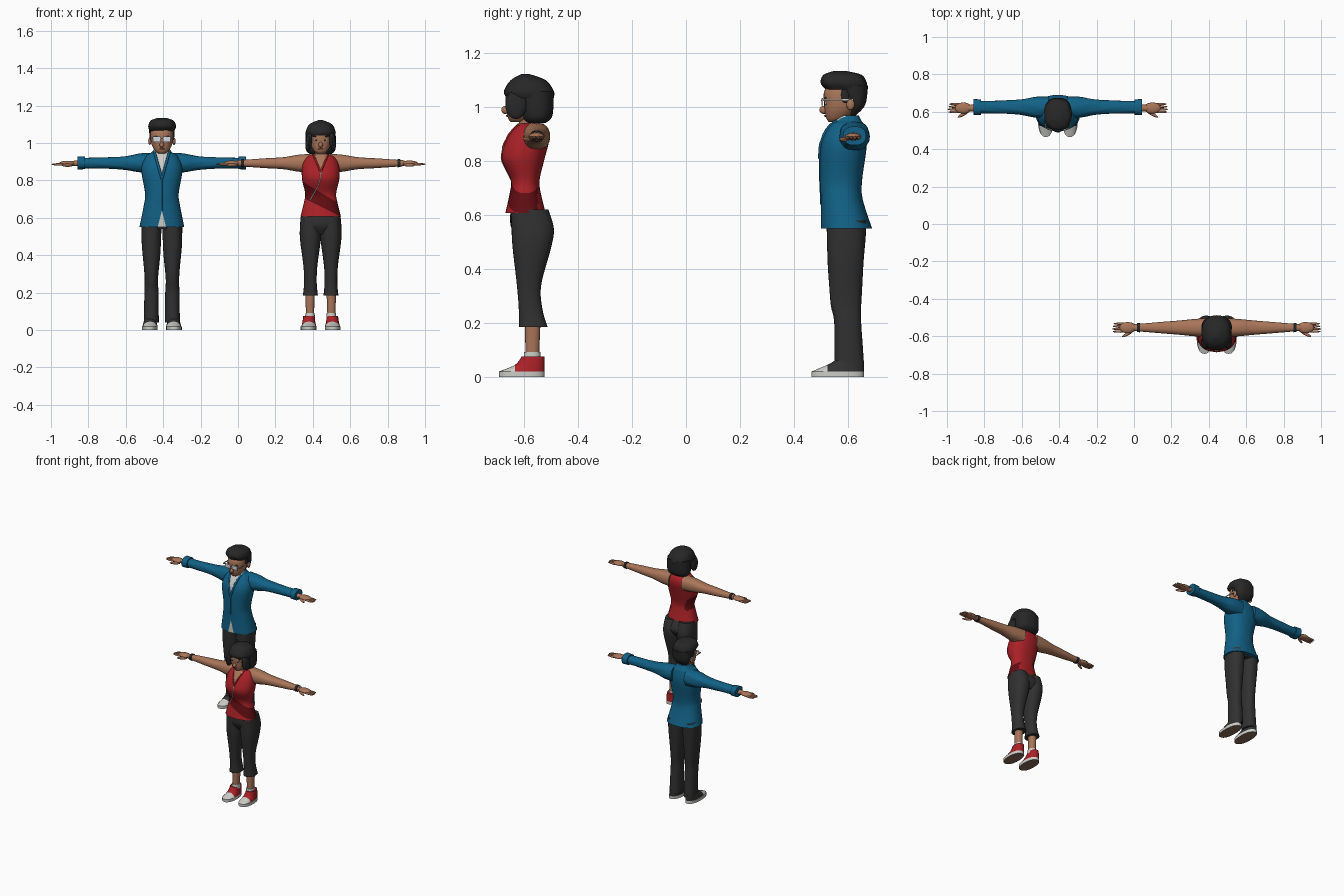
import bpy
import bmesh
import math
from mathutils import Vector, Matrix

if "Cube" in bpy.data.objects:
    bpy.data.objects.remove(bpy.data.objects["Cube"])


def colour(name, red, green, blue):
    material = bpy.data.materials.new(name)
    material.use_nodes = True
    material.diffuse_color = (red, green, blue, 1)
    shader = next(node for node in material.node_tree.nodes if node.type == "BSDF_PRINCIPLED")
    shader.inputs["Base Color"].default_value = (red, green, blue, 1)
    return material


SKIN = colour("skin", .4, .18, .1)
HAIR = colour("black hair", .02, .02, .02)
TROUSER = colour("charcoal cloth", .03, .03, .03)
BLUE = colour("blue cloth", .006, .12, .24)
RED = colour("red cloth", .4, .015, .02)
DARK_RED = colour("dark red cloth", .12, .004, .006)
WHITE = colour("off white", .6, .6, .57)
SOLE = colour("brown sole", .25, .15, .1)
LENS = colour("pale lens", .65, .7, .75)
LIPS = colour("lips", .24, .06, .05)

SIDES = (("left_", 1), ("right_", -1))
person, origin = "", Vector()


def place(name, data):
    ob = bpy.data.objects.new(person + name, data)
    ob.location = origin
    bpy.context.collection.objects.link(ob)


def finish(bm, name, materials, rule=None):
    bmesh.ops.recalc_face_normals(bm, faces=bm.faces[:])
    bm.normal_update()
    for face in bm.faces:
        face.material_index = rule(face.calc_center_median(), face.normal) if rule else 0
    mesh = bpy.data.meshes.new(person + name)
    bm.to_mesh(mesh)
    bm.free()
    for material in materials:
        mesh.materials.append(material)
    mesh.shade_smooth()
    mesh.set_sharp_from_angle(angle=math.radians(45))
    place(name, mesh)


def sample(stations, steps=6):
    """Smooth spline through the cross-sections."""
    points = [stations[0], *stations, stations[-1]]
    result = []
    for a, b, c, d in zip(points, points[1:], points[2:], points[3:]):
        for i in range(steps):
            t = i / steps
            result.append([q + t / 2 * (r - p + t * (2*p - 5*q + 4*r - s + t * (3*q - p - 3*r + s)))
                           for p, q, r, s in zip(a, b, c, d)])
    return result + [list(stations[-1])]


def upright(*rows, x=0):
    """Rows of height, front, back and half width."""
    return [(z, x, width, (front + back) / 2, (back - front) / 2) for z, front, back, width in rows]


def outward(y, z, *rows):
    """Rows of reach from the body, half depth and half height."""
    return [(reach, y, depth, z, height) for reach, depth, height in rows]


def loft(name, materials, stations, axis="Z", side=1, sides=32, power=2.3, ripple=0, planes=(), rule=None):
    bm, rings = bmesh.new(), []
    for t, a, width, b, depth in sample(stations):
        ring = []
        for k in range(sides):
            angle = math.tau * k / sides
            c, s = (math.copysign(abs(v) ** (2 / power), v) for v in (math.cos(angle), math.sin(angle)))
            swell = 1 + ripple * math.sin(7 * angle + 30 * t)
            u, v = a + width * c * swell, b + depth * s * swell
            ring.append(bm.verts.new((side * u, v, t) if axis == "Z" else (side * t, u, v)))
        rings.append(ring)
    for low, high in zip(rings, rings[1:]):
        for k in range(sides):
            bm.faces.new((low[k - 1], low[k], high[k], high[k - 1]))
    bm.faces.new(rings[0])
    bm.faces.new(rings[-1])
    for point, normal in planes:
        bmesh.ops.bisect_plane(bm, geom=bm.verts[:] + bm.edges[:] + bm.faces[:],
                               plane_co=point, plane_no=normal)
    finish(bm, name, materials, rule)


def pair(name, materials, stations, **options):
    for label, side in SIDES:
        loft(label + name, materials, stations, side=side, **options)


def blob(name, material, position, size, box=False, turn=0, axis="Y"):
    bm = bmesh.new()
    matrix = Matrix.Translation(position) @ Matrix.Rotation(turn, 4, axis) @ Matrix.Diagonal((*size, 1))
    if box:
        bmesh.ops.create_cube(bm, size=1, matrix=matrix)
    else:
        bmesh.ops.create_uvsphere(bm, u_segments=16, v_segments=10, radius=.5, matrix=matrix)
    finish(bm, name, [material])


def twins(name, material, position, size, box=False, turn=0, axis="Y"):
    x, y, z = position
    for label, side in SIDES:
        blob(label + name, material, (side * x, y, z), size, box, side * turn, axis)


def cord(name, material, points, radius, body, power=2.3):
    """Thin tube laid along the front of a lofted body."""
    curve = bpy.data.curves.new(person + name, "CURVE")
    curve.dimensions, curve.bevel_depth, curve.bevel_resolution = "3D", radius, 2
    line = curve.splines.new("POLY")
    line.points.add(len(points) - 1)
    rows = sample(body, 12)
    for point, (x, z) in zip(line.points, points):
        _, _, width, middle, depth = min(rows, key=lambda row: abs(row[0] - z))
        point.co = (x, middle - depth * max(0, 1 - abs(x / width) ** power) ** (1 / power), z, 1)
    curve.materials.append(material)
    place(name, curve)


def vee(z, slope):
    """Two cutting planes that meet in a V at height z."""
    return [((0, 0, z), (side, 0, -slope)) for _, side in SIDES]


def vee_trim(name, material, z, slope, rise, radius, body):
    for label, side in SIDES:
        cord(label + name, material,
             [(side * slope * rise * i / 8, z + rise * i / 8) for i in range(9)], radius, body)


def hand(x, y, z):
    twins("wrist", SKIN, (x, y, z), (.1, .037, .03))
    twins("palm", SKIN, (x + .05, y, z), (.09, .06, .028))
    for i in range(4):
        twins(f"finger_{i + 1}", SKIN, (x + .095 - .004 * abs(i - 1), y + .014 * (i - 1.5), z - .005),
              (.08, .013, .013))
    twins("thumb", SKIN, (x + .05, y - .033, z - .01), (.07, .017, .017), turn=-.5, axis="Z")


def shoes(toe, heel, cloth, height):
    pair("sole", [WHITE, SOLE], upright((0, toe, heel, .042), (.02, toe, heel, .042), x=.065),
         rule=lambda centre, normal: int(normal.z < -.6))
    cap = toe + .06
    pair("shoe", [cloth, WHITE],
         upright((.02, toe, heel, .04), (.045, cap, heel, .034), (height, cap + .025, heel, .03), x=.063),
         planes=[((0, cap, 0), (0, 1, 0))], rule=lambda centre, normal: int(centre.y < cap))


def head():
    loft("head", [SKIN], upright((.945, -.06, -.02, .02), (.96, -.07, .01, .038), (1, -.077, .05, .057),
                                 (1.06, -.077, .07, .06), (1.11, -.04, .04, .04)))
    loft("neck", [SKIN], upright((.89, -.04, .05, .045), (.94, -.03, .04, .032), (1, -.03, .04, .032)))
    blob("nose", SKIN, (0, -.08, .99), (.024, .03, .03))
    blob("mouth", LIPS, (0, -.073, .968), (.03, .01, .007))
    twins("eye", WHITE, (.025, -.07, 1.015), (.022, .012, .012))
    twins("pupil", HAIR, (.025, -.075, 1.015), (.009, .005, .01))
    twins("brow", HAIR, (.027, -.072, 1.035), (.03, .01, .006), turn=.1)


# Man: head, swept hair and glasses
person, origin = "man_", Vector((-.407, .59, 0))
head()
twins("ear", SKIN, (.065, .02, 1.01), (.016, .03, .04))
loft("hair_top", [HAIR], upright((1.065, -.07, .08, .065), (1.09, -.09, .08, .074), (1.12, -.08, .06, .06),
                                 (1.135, -.04, 0, .02)), ripple=.025)
loft("hair_back", [HAIR], upright((.97, .01, .04, .03), (1.01, .01, .075, .06), (1.08, -.04, .085, .07)))
twins("sideburn", HAIR, (.06, 0, 1.045), (.014, .03, .06))
twins("lens", LENS, (.027, -.085, 1.02), (.04, .006, .027), box=True)
twins("glasses_hinge", WHITE, (.056, -.08, 1.027), (.022, .006, .006), box=True)
twins("glasses_arm", WHITE, (.066, -.025, 1.027), (.004, .11, .006), box=True)
blob("glasses_bridge", WHITE, (0, -.087, 1.025), (.016, .005, .005), box=True)

# Man: open jacket over a shirt
jacket = upright((.55, -.09, .1, .12), (.66, -.09, .065, .098), (.73, -.093, .063, .09), (.86, -.09, .08, .11),
                 (.93, -.06, .07, .085), (.95, -.04, .06, .055), (.97, -.035, .05, .04))


def jacket_rule(centre, normal):
    return int(centre.y < 0 and abs(centre.x) < max(.28 * (centre.z - .81), .25 * (.64 - centre.z)))


loft("jacket", [BLUE, WHITE], jacket, sides=48, planes=vee(.81, .28) + vee(.64, -.25), rule=jacket_rule)
vee_trim("lapel", BLUE, .81, .28, .14, .007, jacket)
cord("jacket_seam", BLUE, [(0, .64 + .17 * i / 8) for i in range(9)], .003, jacket)
pair("sleeve", [BLUE], outward(.035, .893, (.05, .055, .055), (.12, .055, .05), (.2, .041, .036), (.3, .035, .03),
                               (.42, .033, .028)), axis="X", ripple=.02)
pair("cuff", [BLUE], outward(.035, .894, (.41, .041, .034), (.45, .043, .035)), axis="X")
hand(.455, .03, .891)

# Man: trousers and shoes
pair("trouser_leg", [TROUSER], upright((.04, -.04, .07, .04), (.2, -.04, .06, .038), (.28, -.055, .06, .036),
                                       (.44, -.065, .07, .05), (.58, -.07, .08, .054), x=.056), ripple=.01)
loft("hips", [TROUSER], upright((.54, -.06, .07, .08), (.6, -.075, .075, .1)))
shoes(-.125, .07, TROUSER, .06)

# Woman: head and bobbed hair
person, origin = "woman_", Vector((.442, -.59, 0))
head()
loft("hair_bob", [HAIR], upright((.942, 0, .07, .06), (.97, -.02, .095, .08), (1.06, -.03, .1, .08)))
loft("hair_crown", [HAIR], upright((1.035, -.076, .1, .076), (1.06, -.085, .1, .08), (1.1, -.06, .07, .06),
                                   (1.123, -.02, .01, .01)))
twins("hair_curtain", HAIR, (.062, -.04, 1.01), (.035, .08, .11), turn=-.15)

# Woman: sleeveless top with a dark sash, and earphones
top = upright((.607, -.08, .07, .108), (.68, -.064, .052, .09), (.73, -.06, .047, .083), (.81, -.094, .066, .1),
              (.88, -.075, .083, .098), (.92, -.05, .078, .08), (.94, -.034, .06, .047))


def top_rule(centre, normal):
    x, y, z = centre
    if y < 0 and abs(x) < .42 * (z - .845):
        return 1
    return 2 * int(y < .04 and .66 - .5 * x < z < .735 - .6 * x)


loft("sleeveless_top", [RED, SKIN, DARK_RED], top, sides=48, rule=top_rule,
     planes=vee(.845, .42) + [((0, 0, .66), (.5, 0, 1)), ((0, 0, .735), (.6, 0, 1))])
vee_trim("collar", RED, .845, .42, .09, .005, top)
vee_trim("earphone_wire", WHITE, .83, .3, .11, .002, top)
cord("earphone_lead", WHITE, [(.04 * math.cos(i / 4) - .04, .83 - .017 * i) for i in range(9)], .003, top)

# Woman: arms and wristbands
pair("arm", [SKIN], outward(.036, .892, (.05, .05, .05), (.12, .046, .045), (.2, .038, .032), (.3, .03, .026),
                            (.44, .018, .016)), axis="X")
pair("wristband", [HAIR], outward(.036, .892, (.41, .025, .022), (.427, .024, .021)), axis="X")
hand(.425, .036, .892)

# Woman: cropped trousers, calves and shoes
pair("cropped_trouser_leg", [TROUSER], upright((.185, -.03, .077, .04), (.25, -.03, .058, .034),
     (.34, -.037, .053, .037), (.48, -.053, .09, .055), (.55, -.057, .1, .056), (.62, -.06, .08, .05), x=.055))
loft("hips", [TROUSER], upright((.51, -.03, .07, .06), (.56, -.06, .095, .105), (.63, -.06, .06, .098)))
pair("calf", [SKIN], upright((.07, -.005, .045, .021), (.24, -.008, .052, .027), x=.057))
pair("sock", [WHITE], upright((.06, -.013, .05, .026), (.092, -.01, .05, .025), x=.057))
shoes(-.104, .066, RED, .076)
